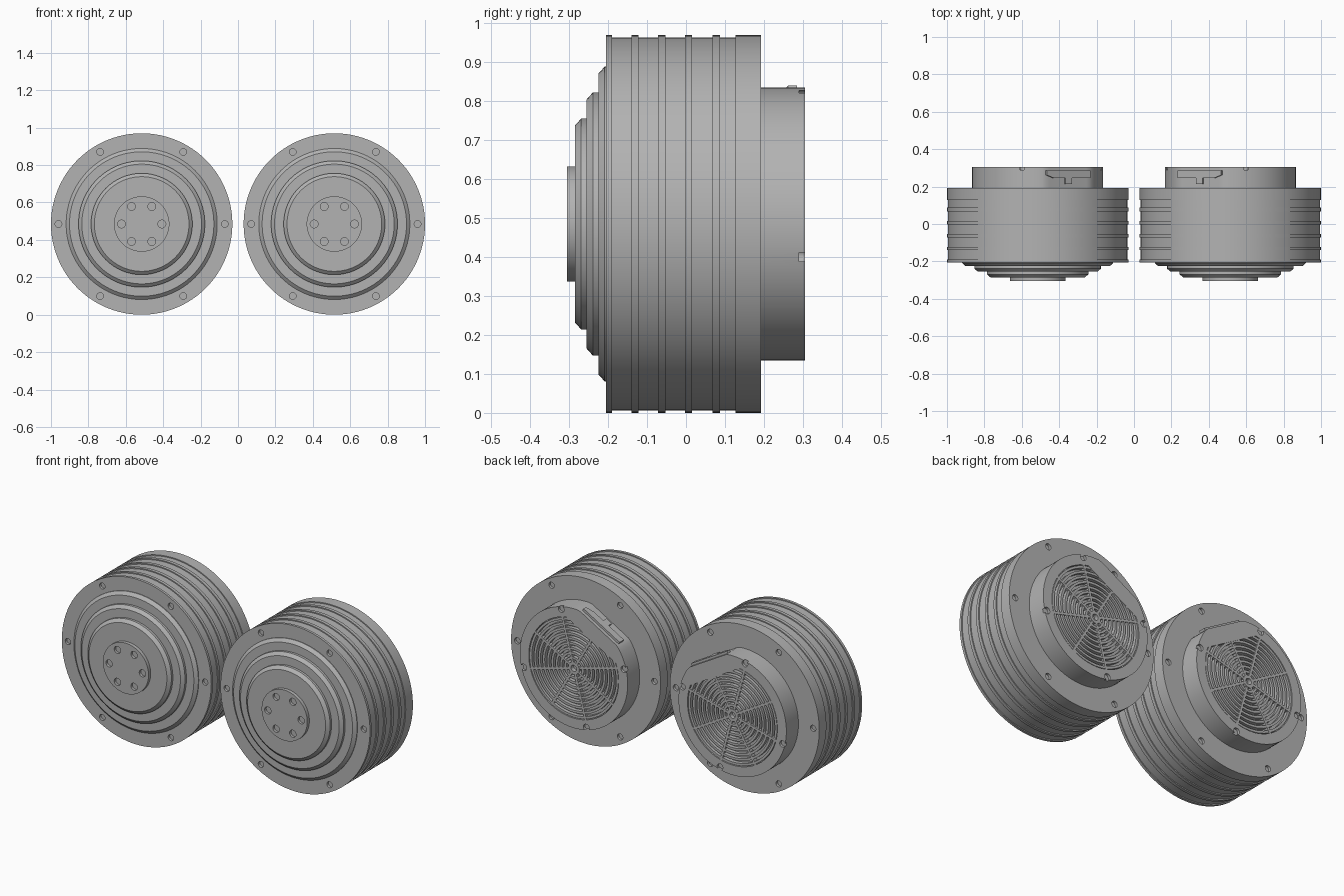
import bpy, bmesh
from math import sin, cos, pi, radians
from mathutils import Vector

cube = bpy.data.objects.get("Cube")
if cube:
    bpy.data.objects.remove(cube)

CX, CZ = 0.515, 0.485          # drum axis position
FLAT, FLAT_D = radians(120), 0.32   # direction and distance of the connector flat

metal = bpy.data.materials.new("satin_grey")
metal.use_nodes = True
metal.diffuse_color = (0.45, 0.45, 0.45, 1)
metal.node_tree.nodes["Principled BSDF"].inputs["Base Color"].default_value = (0.45, 0.45, 0.45, 1)


def polar(a, r, y):
    return Vector((r * cos(a), y, r * sin(a)))


def finish(name, bm, side):
    """Place a locally built part on one side, mirrored for side -1."""
    for v in bm.verts:
        v.co = Vector((side * (CX + v.co.x), v.co.y, CZ + v.co.z))
    bmesh.ops.remove_doubles(bm, verts=bm.verts, dist=1e-5)
    bmesh.ops.recalc_face_normals(bm, faces=bm.faces)
    mesh = bpy.data.meshes.new(name)
    bm.to_mesh(mesh)
    bm.free()
    mesh.materials.append(metal)
    obj = bpy.data.objects.new(name, mesh)
    bpy.context.collection.objects.link(obj)
    return obj


def lathe(bm, profile, closed=False, n=96):
    """Spin (radius, y) points about the drum axis."""
    rings = [[bm.verts.new(polar(2 * pi * i / n, r, y)) for i in range(n)] for r, y in profile]
    pairs = list(zip(rings, rings[1:] + ([rings[0]] if closed else [])))
    for a, b in pairs:
        for i in range(n):
            j = (i + 1) % n
            bm.faces.new((a[i], a[j], b[j], b[i]))
    if not closed:
        bm.faces.new(rings[0])
        bm.faces.new(rings[-1])


def prism(bm, points, offset):
    """Extrude a flat outline by an offset vector."""
    low = [bm.verts.new(p) for p in points]
    top = [bm.verts.new(p + offset) for p in points]
    bm.faces.new(low)
    bm.faces.new(top)
    for i in range(len(low)):
        j = (i + 1) % len(low)
        bm.faces.new((low[i], low[j], top[j], top[i]))


def hole_ring(bm, count, start, radius, size, y0, y1):
    """Cylindrical cutters evenly spaced round the axis."""
    for k in range(count):
        c = polar(start + 2 * pi * k / count, radius, y0)
        prism(bm, [c + polar(2 * pi * i / 16, size, 0) for i in range(16)], Vector((0, y1 - y0, 0)))


def cut(obj, cutter):
    """Subtract the cutter, keep the result, discard the cutter."""
    cutter.hide_render = True
    mod = obj.modifiers.new("holes", 'BOOLEAN')
    mod.operation, mod.solver, mod.object = 'DIFFERENCE', 'EXACT', cutter
    graph = bpy.context.evaluated_depsgraph_get()
    mesh = bpy.data.meshes.new_from_object(obj.evaluated_get(graph))
    obj.modifiers.clear()
    obj.data = mesh
    bpy.data.objects.remove(cutter)


def smooth(obj):
    bpy.ops.object.select_all(action='DESELECT')
    obj.select_set(True)
    bpy.context.view_layer.objects.active = obj
    bpy.ops.object.shade_smooth_by_angle(angle=radians(25))


# Drum outline: front hub, three chamfered steps, then the ribbed wall
profile = [(0.148, -0.305), (0.148, -0.285)]
for r, y in ((0.253, -0.285), (0.32, -0.255), (0.386, -0.225)):
    profile += [(r, y), (r + 0.018, y + 0.016), (r + 0.018, y + 0.03 if r < 0.38 else -0.205)]
for y0, y1 in ((-0.205, -0.19), (-0.14, -0.122), (-0.072, -0.053), (-0.003, 0.016), (0.068, 0.087), (0.127, 0.193)):
    if y0 > -0.2:
        profile.append((0.479, y0))
    profile += [(0.485, y0), (0.485, y1)]
    if y1 < 0.19:
        profile.append((0.479, y1))

for side, label in ((1, "left"), (-1, "right")):
    # Main drum with screw holes on both faces and on the front hub
    bm = bmesh.new()
    lathe(bm, profile)
    drum = finish(label + "_drum", bm, side)
    bm = bmesh.new()
    hole_ring(bm, 6, 0, 0.445, 0.018, -0.25, -0.19)
    hole_ring(bm, 6, 0, 0.445, 0.018, 0.178, 0.23)
    hole_ring(bm, 6, 0, 0.108, 0.021, -0.34, -0.29)
    cut(drum, finish("hole_cutter", bm, side))
    smooth(drum)

    # Rear housing: recessed back, flattened on the upper inner side
    bm = bmesh.new()
    lathe(bm, [(0.35, 0.18), (0.35, 0.305), (0.292, 0.305), (0.292, 0.28)])
    n = polar(FLAT, 1, 0)
    for v in bm.verts:
        v.co -= n * max(0, v.co.dot(n) - FLAT_D)
    housing = finish(label + "_rear_housing", bm, side)
    bm = bmesh.new()
    hole_ring(bm, 4, radians(76), 0.335, 0.019, 0.29, 0.33)
    cut(housing, finish("notch_cutter", bm, side))
    smooth(housing)

    # Grille: concentric bars, spokes and a solid patch beside the connector
    bm = bmesh.new()
    for i in range(9):
        r = 0.05 + 0.028 * i
        lathe(bm, [(r, 0.275), (r, 0.303), (r + 0.014, 0.303), (r + 0.014, 0.275)], True, 64)
    lathe(bm, [(0.018, 0.275), (0.018, 0.305), (0.036, 0.305), (0.036, 0.275)], True, 24)
    smooth(finish(label + "_grille_rings", bm, side))
    bm = bmesh.new()
    for k in range(8):
        a = radians(30) + k * pi / 4
        w = polar(a + pi / 2, 0.007, 0)
        p, q = polar(a, 0.03, 0.275), polar(a, 0.295, 0.275)
        prism(bm, [p - w, q - w, q + w, p + w], Vector((0, 0.029, 0)))
    finish(label + "_grille_spokes", bm, side)
    bm = bmesh.new()
    arc = [polar(FLAT + radians(a), 0.295, 0.275) for a in range(-40, 41, 5)]
    prism(bm, arc, Vector((0, 0.03, 0)))
    finish(label + "_grille_patch", bm, side)

    # Connector cover with a small latch tab on the flat
    bm = bmesh.new()
    t = polar(FLAT - pi / 2, 1, 0)
    outline = [(-0.135, 0.285), (0.135, 0.285), (0.135, 0.262), (0.09, 0.245), (0.02, 0.245), (0.02, 0.215),
               (-0.02, 0.215), (-0.02, 0.245), (-0.135, 0.245)]
    prism(bm, [n * (FLAT_D - 0.005) + t * u + Vector((0, y, 0)) for u, y in outline], n * 0.018)
    finish(label + "_connector_cover", bm, side)
